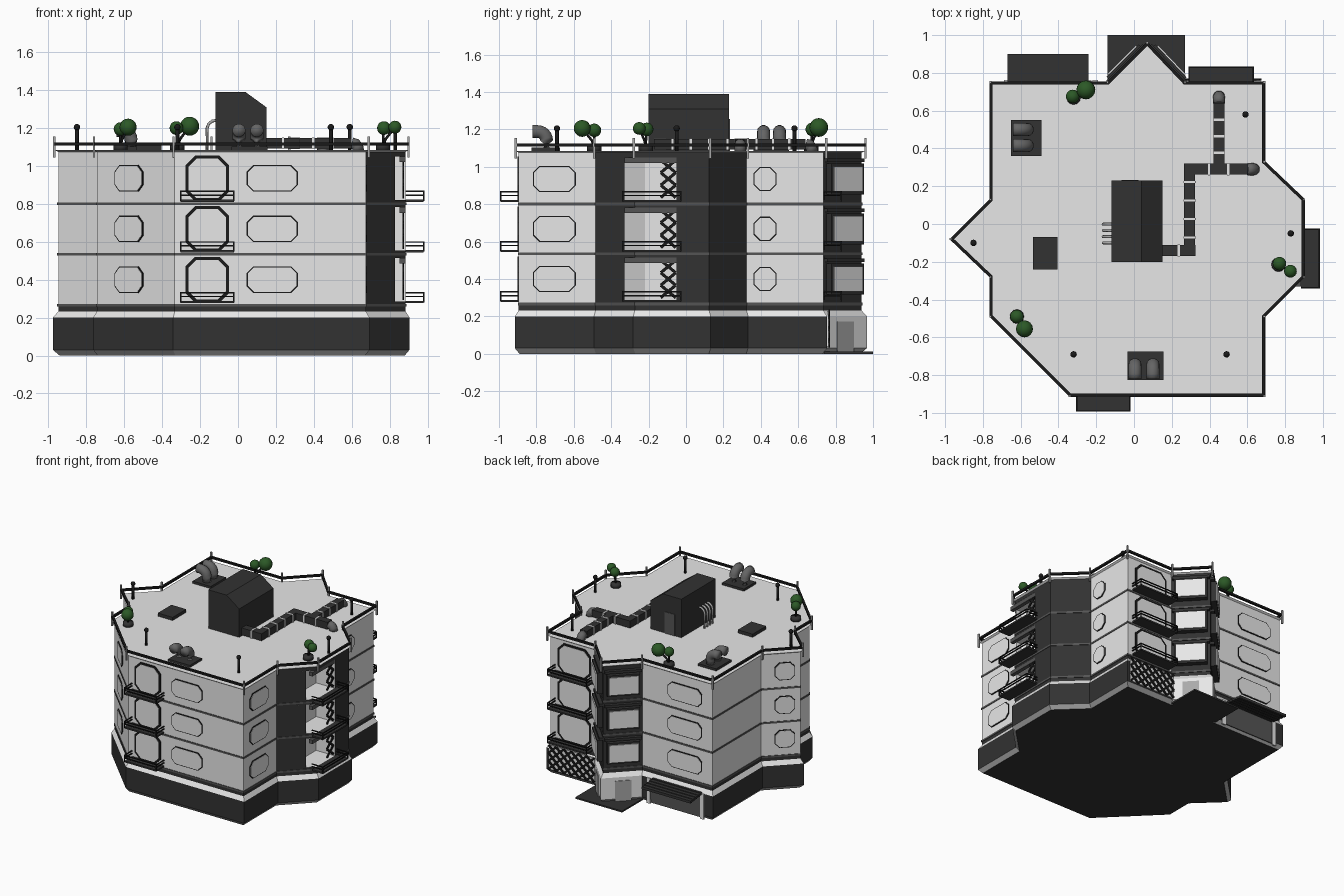
import bpy, math
from mathutils import Vector, Matrix

cube = bpy.data.objects.get("Cube")
if cube:
    bpy.data.objects.remove(cube)


def material(name, *rgb):
    m = bpy.data.materials.new(name)
    m.use_nodes = True
    m.diffuse_color = (*rgb, 1)
    m.node_tree.nodes["Principled BSDF"].inputs["Base Color"].default_value = (*rgb, 1)
    return m


WHITE = material("white_plaster", .8, .8, .8)
DARK = material("charcoal", .032, .032, .032)
BLACK = material("black_metal", .01, .01, .01)
BAND = material("band_grey", .09, .09, .09)
GREY = material("pipe_grey", .13, .13, .13)
STONE = material("stone_grey", .4, .4, .4)
GREEN = material("leaf_green", .025, .1, .02)


def make(name, verts, faces, mats, index=None, matrix=None, smooth=False):
    me = bpy.data.meshes.new(name)
    me.from_pydata([tuple(v) for v in verts], [], faces)
    if matrix:
        me.transform(matrix)
    for m in mats:
        me.materials.append(m)
    for i, p in enumerate(me.polygons):
        p.use_smooth = smooth
        if index:
            p.material_index = index[i]
    ob = bpy.data.objects.new(name, me)
    bpy.context.collection.objects.link(ob)
    return ob


def offset(poly, d):
    """Mitred outward offset of a counter-clockwise outline."""
    out = []
    for i, p in enumerate(poly):
        a = (p - poly[i - 1]).normalized()
        b = (poly[(i + 1) % len(poly)] - p).normalized()
        na, nb = Vector((a.y, -a.x)), Vector((b.y, -b.x))
        out.append(p + (na + nb) * (d / (1 + na.dot(nb))))
    return out


def prism(name, low, high, z0, z1, mats, sides=None, matrix=None):
    """Solid between two outlines; sides gives a material slot per edge."""
    n = len(low)
    verts = [(*p, z0) for p in low] + [(*p, z1) for p in high]
    faces = [(i, (i + 1) % n, n + (i + 1) % n, n + i) for i in range(n)]
    faces += [tuple(reversed(range(n))), tuple(range(n, 2 * n))]
    index = list(sides) + [0, 0] if sides else None
    return make(name, verts, faces, mats, index, matrix)


def box(name, c, s, mat, matrix=None):
    sq = [Vector((c[0] + i * s[0] / 2, c[1] + j * s[1] / 2)) for i, j in ((-1, -1), (1, -1), (1, 1), (-1, 1))]
    return prism(name, sq, sq, c[2] - s[2] / 2, c[2] + s[2] / 2, [mat], None, matrix)


def tube(name, pts, r, mat, sides=10):
    """Round tube swept along a path of points."""
    pts = [Vector(p) for p in pts]
    verts, faces = [], []
    for i, p in enumerate(pts):
        t = (pts[min(i + 1, len(pts) - 1)] - pts[max(i - 1, 0)]).normalized()
        q = t.to_track_quat('Z', 'Y')
        for k in range(sides):
            a = math.tau * k / sides
            verts.append(p + q @ Vector((r * math.cos(a), r * math.sin(a), 0)))
    for i in range(len(pts) - 1):
        for k in range(sides):
            j = (k + 1) % sides
            faces.append((i * sides + k, i * sides + j, (i + 1) * sides + j, (i + 1) * sides + k))
    faces += [tuple(reversed(range(sides))), tuple(range(len(verts) - sides, len(verts)))]
    return make(name, verts, faces, [mat], None, None, sides > 4)


def ball(name, c, r, mat):
    bpy.ops.mesh.primitive_uv_sphere_add(segments=16, ring_count=10, radius=r, location=c)
    ob = bpy.context.object
    ob.name = name
    ob.data.materials.append(mat)
    bpy.ops.object.shade_smooth()


# Footprint, counter-clockwise from the back corner
PLAN = [Vector(p) for p in (
    (-.76, .75), (-.76, .13), (-.97, -.08), (-.76, -.28), (-.76, -.49), (-.34, -.91), (.69, -.91), (.69, -.49),
    (.90, -.28), (.90, .13), (.69, .33), (.69, .75), (.27, .75), (.07, .96), (-.14, .75))]
WALL, PLINTH = offset(PLAN, -.015), offset(PLAN, .005)
DARK_EDGES = (7, 8, 9, 12, 13)
FLOORS = (.265, .533, .80)
tint = [1 if i in DARK_EDGES else 0 for i in range(len(PLAN))]
bay = [1 if i in (12, 13) else 0 for i in range(len(PLAN))]


def facet(edge, t, z):
    """Frame on a wall: X along it, Y up, Z outward."""
    a, b = WALL[edge], WALL[(edge + 1) % len(WALL)]
    d, p = (b - a).normalized(), a.lerp(b, t)
    m = Matrix(((d.x, 0, d.y, p.x), (d.y, 0, -d.x, p.y), (0, 1, 0, z), (0, 0, 0, 1)))
    return m


# Base
prism("foundation", offset(PLAN, -.02), PLINTH, 0, .03, [DARK, STONE], [1] * len(PLAN))
prism("plinth", PLINTH, PLINTH, .03, .2, [DARK, WHITE], bay)
prism("plinth_coping", PLINTH, WALL, .2, .232, [WHITE])
prism("base_course", WALL, WALL, .232, .265, [DARK])
box("entry_platform", (.065, .87, .006), (.41, .26, .012), DARK)

# Storeys with a recessed loggia on one corner
recess = [Vector(p) for p in ((.829, -.33), (.78, -.33), (.72, -.22), (.72, -.05), (.885, -.05))]
open_plan = WALL[:8] + recess + WALL[9:]
open_tint = tint[:8] + [0] * 4 + tint[8:]
for z, top in zip(FLOORS, (.533, .80, 1.075)):
    prism("storey_sill", WALL, WALL, z, z + .02, [WHITE, DARK], tint)
    prism("storey_wall", open_plan, open_plan, z + .02, z + .25, [WHITE, DARK], open_tint)
    prism("storey_header", WALL, WALL, z + .25, top, [WHITE, DARK], tint)
    course = offset(WALL, .004)
    prism("string_course", course, course, z - .006, z + .008, [BAND])
    box("loggia_lintel", (.868, -.19, z + .235), (.03, .28, .03), BAND)

# Roof, railing and posts
prism("roof_slab", WALL, PLAN, 1.075, 1.085, [WHITE])
outer, inner = offset(PLAN, .004), offset(PLAN, -.012)
for i in range(len(PLAN)):
    j = (i + 1) % len(PLAN)
    quad = [inner[i], outer[i], outer[j], inner[j]]
    prism("roof_rail", quad, quad, 1.108, 1.124, [BLACK])
    box("rail_post", (*PLAN[i], 1.1), (.012, .012, .11), STONE)


def octagon(w, h, c):
    x, y = w / 2, h / 2
    return [Vector(p) for p in ((-x + c, -y), (x - c, -y), (x, -y + c), (x, y - c), (x - c, y), (-x + c, y), (-x, y - c), (-x, -y + c))]


def window(name, edge, t, z, w, h, chamfer, rim):
    m = facet(edge, t, z)
    o, i = octagon(w, h, chamfer), octagon(w - 2 * rim, h - 2 * rim, chamfer - rim * .5)
    prism(name + "_frame", o, o, -.004, .005, [BLACK], None, m)
    prism(name + "_pane", i, i, -.004, .007, [WHITE], None, m)


def balcony(edge, t, z, w):
    m, d = facet(edge, t, z), .095
    box("balcony_slab", (0, .017, d / 2), (w, .012, d), DARK, m)
    for y in (.046, .066):
        box("balcony_rail", (0, y, d), (w, .007, .007), BLACK, m)
        for s in (-1, 1):
            box("balcony_side_rail", (s * w / 2, y, d / 2), (.007, .007, d), BLACK, m)
    for s in (-1, 1):
        box("balcony_post", (s * w / 2, .04, d), (.007, .05, .007), BLACK, m)


def lattice(m, w, h, cell):
    """Crossed bars filling a rectangle of square cells."""
    nx, ny = max(1, round(w / cell)), round(h / cell)
    for i in range(nx):
        for j in range(ny):
            x, y = (i + .5) * w / nx - w / 2, (j + .5) * h / ny - h / 2
            for s in (-1, 1):
                r = Matrix.Translation((x, y, 0)) @ Matrix.Rotation(s * math.atan2(h / ny, w / nx), 4, 'Z')
                box("lattice_bar", (0, 0, 0), (math.hypot(w / nx, h / ny), .016, .008), BLACK, m @ r)


# Openings on every storey
for z in FLOORS:
    mid = z + .135
    for edge, t, w in ((1, .6, .15), (4, .417, .21), (5, .51, .27), (6, .464, .23), (10, .24, .125), (14, .61, .30)):
        window("window", edge, t, mid, w, .14 if w != .125 else .13, .035, .006)
    for edge, t, w in ((5, .17, .28), (11, .52, .34)):
        window("balcony_door", edge, t, mid, w - .05, .24, .05, .016)
        balcony(edge, t, z, w)
    balcony(8, .23, z, .31)
    lattice(facet(8, .45, mid) @ Matrix.Translation((0, 0, -.012)), .08, .2, .066)
    for edge in (12, 13):
        m = facet(edge, .5, mid)
        box("bay_window_box", (0, 0, .02), (.24, .165, .04), DARK, m)
        box("bay_window_pane", (0, 0, .025), (.21, .135, .045), WHITE, m)
        box("bay_window_hood", (0, .1, .012), (.27, .02, .03), DARK, m)

# Ground level at the back: trellis, doors, garage and awning
m = facet(11, .5, .135)
box("trellis_backing", (0, 0, .023), (.4, .19, .006), WHITE, m)
lattice(m @ Matrix.Translation((0, 0, .03)), .4, .19, .066)
for edge in (12, 13):
    box("entry_door", (0, 0, .022), (.12, .165, .006), STONE, facet(edge, .5, .09))
m = facet(14, .5, .1)
box("garage_door", (0, -.005, .022), (.43, .17, .006), BAND, m)
for s in (-1, 1):
    box("garage_jamb", (s * .235, 0, .024), (.03, .2, .009), WHITE, m)
for i in range(9):
    y = .763 + i * .016
    box("awning_rib", (-.455, y, .2 - i * .002), (.43, .0165, .012 if i % 2 else .02), DARK)

# Rooftop plant room
profile = [Vector(p) for p in ((-.12, 1.08), (.15, 1.08), (.15, 1.31), (.04, 1.39), (-.12, 1.39))]
upright = Matrix(((1, 0, 0, 0), (0, 0, -1, 0), (0, 1, 0, 0), (0, 0, 0, 1)))
prism("plant_room", profile, profile, -.23, .2, [DARK], None, upright)
box("plant_room_door", (-.02, .231, 1.17), (.09, .006, .17), BAND)
for k in range(4):
    y = -.1 + k * .033
    tube("wall_pipe", [(-.11, y, 1.24), (-.135, y, 1.238), (-.155, y, 1.222), (-.163, y, 1.2), (-.163, y, 1.08)], .008, STONE, 8)


# Air ducts with pale joints
def duct(a, b):
    a, b = Vector(a), Vector(b)
    n, size = max(1, round((b - a).length / .09)), .058
    along_x = abs(b.x - a.x) > abs(b.y - a.y)
    c, length = (a + b) / 2, (b - a).length
    box("air_duct", (c.x, c.y, 1.12), (length, size, .056) if along_x else (size, length, .056), DARK)
    for k in range(1, n):
        p = a.lerp(b, k / n)
        box("duct_joint", (p.x, p.y, 1.12), (.012, .064, .062) if along_x else (.064, .012, .062), WHITE)


for a, b in (((.15, -.14), (.325, -.14)), ((.295, -.17), (.295, .32)), ((.295, .29), (.6, .29)), ((.45, .29), (.45, .64))):
    duct(a, b)
for x, y, dx, dy in ((.6, .29, 1, 0), (.45, .64, 0, 1)):
    arc = [(x + dx * .035 * s, y + dy * .035 * s, z) for s, z in ((0, 1.12), (.6, 1.115), (.9, 1.1), (1, 1.08))]
    tube("duct_elbow", arc, .032, GREY)

# Vent pads with curved pipes
box("roof_hatch", (-.47, -.155, 1.095), (.13, .17, .03), DARK)
box("vent_pad", (-.57, .455, 1.092), (.16, .19, .022), DARK)
box("vent_pad", (.06, -.75, 1.092), (.19, .15, .022), DARK)
vents = [(-.565, y, -1, 0) for y in (.415, .5)] + [(x, -.745, 0, -1) for x in (.005, .1)]
for x, y, dx, dy in vents:
    path = [(x, y, 1.09), (x, y, 1.14)]
    for k in range(1, 7):
        a = k * math.pi / 12
        s = .048 * (1 - math.cos(a))
        path.append((x + dx * s, y + dy * s, 1.14 + .048 * math.sin(a)))
    path.append((x + dx * .075, y + dy * .075, 1.188))
    tube("vent_pipe", path, .035, GREY, 14)

# Lamp posts
for x, y in ((-.85, -.1), (-.32, -.69), (.49, -.69), (.83, -.05), (.59, .58)):
    tube("lamp_post", [(x, y, 1.08), (x, y, 1.2)], .01, BLACK, 8)
    ball("lamp_globe", (x, y, 1.205), .017, BLACK)

# Potted trees
trees = (((-.32, .67), (-.325, .675, 1.2, .036), (-.255, .71, 1.21, .05)),
         ((-.62, -.49), (-.62, -.49, 1.195, .036), (-.58, -.555, 1.205, .045)),
         ((.765, -.215), (.77, -.21, 1.2, .036), (.828, -.25, 1.205, .034)))
for (px, py), *crowns in trees:
    tube("tree_pot", [(px, py, 1.08), (px, py, 1.115)], .038, DARK, 12)
    for x, y, z, r in crowns:
        tube("tree_trunk", [(px, py, 1.1), (px * .8 + x * .2, py * .8 + y * .2, 1.14), (x, y, z)], .007, BLACK, 6)
        ball("tree_crown", (x, y, z), r, GREEN)
